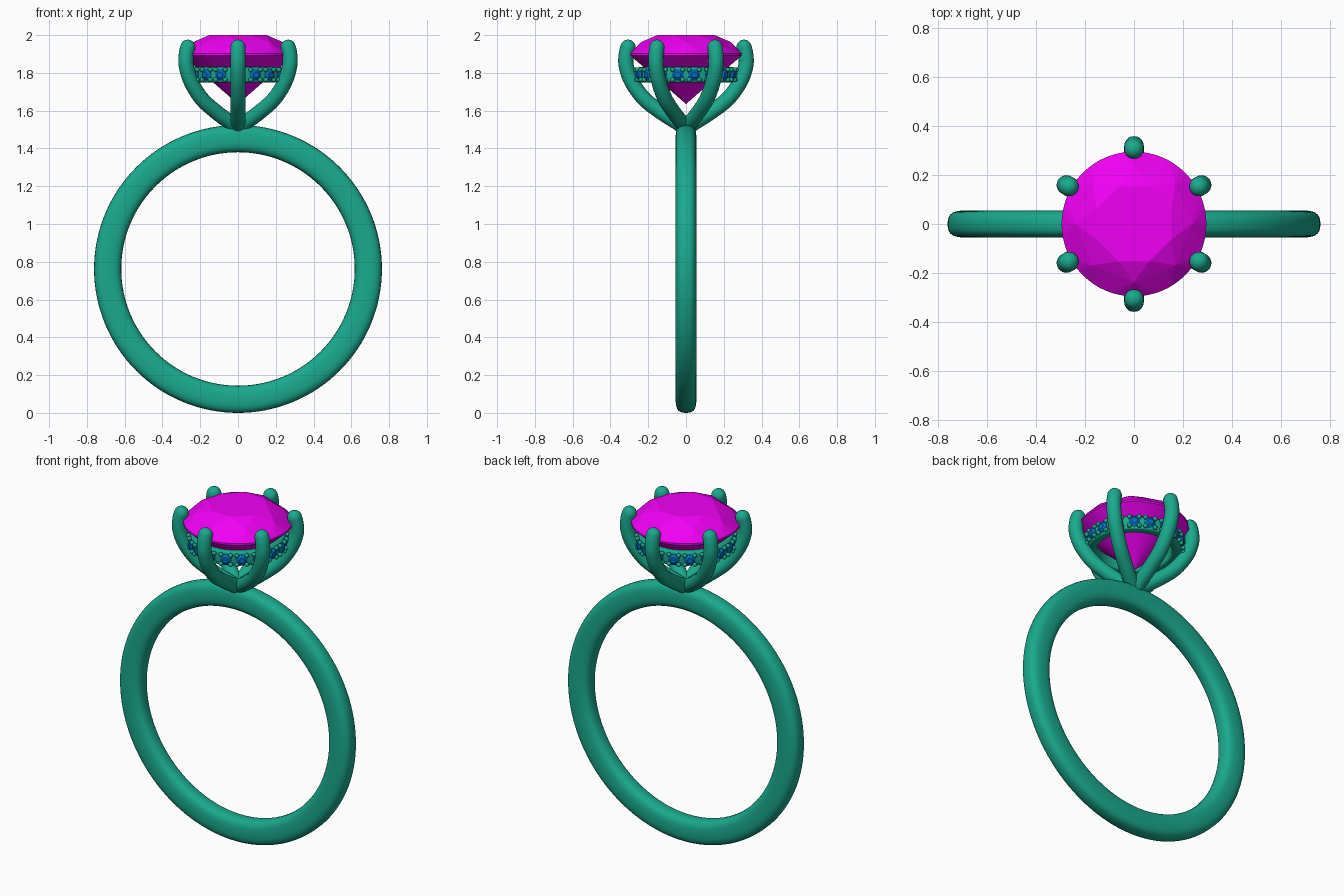
import bpy, bmesh
from math import sin, cos, pi, radians, copysign
from mathutils import Vector, Matrix

if "Cube" in bpy.data.objects:
    bpy.data.objects.remove(bpy.data.objects["Cube"])


def material(name, rgb):
    m = bpy.data.materials.new(name)
    m.diffuse_color = (*rgb, 1)
    m.use_nodes = True
    m.node_tree.nodes["Principled BSDF"].inputs["Base Color"].default_value = m.diffuse_color
    return m


METAL = material("metal", (0.01, 0.40, 0.27))
PINK = material("pink_gem", (0.87, 0.0, 0.90))
BLUE = material("blue_gem", (0.0, 0.16, 0.50))


def finish(bm, name, mat, smooth):
    bmesh.ops.recalc_face_normals(bm, faces=bm.faces)
    me = bpy.data.meshes.new(name)
    for f in bm.faces:
        f.smooth = smooth
    bm.to_mesh(me)
    bm.free()
    me.materials.append(mat)
    ob = bpy.data.objects.new(name, me)
    bpy.context.collection.objects.link(ob)
    return ob


def revolve(bm, profile, segs):
    # closed (radius, height) profile swept around local z
    rings = [[bm.verts.new((r * cos(2 * pi * i / segs), r * sin(2 * pi * i / segs), h))
              for r, h in profile] for i in range(segs)]
    n = len(profile)
    for i in range(segs):
        a, b = rings[i], rings[(i + 1) % segs]
        for j in range(n):
            k = (j + 1) % n
            bm.faces.new((a[j], b[j], b[k], a[k]))


def rounded(cr, ch, hr, hh, n, power):
    # superellipse cross-section
    def s(v):
        return copysign(abs(v) ** (2 / power), v)
    return [(cr + hr * s(cos(2 * pi * i / n)), ch + hh * s(sin(2 * pi * i / n))) for i in range(n)]


def gem_hull(bm, levels, matrix=Matrix()):
    # faceted stone: convex hull of (count, radius, height, turn) point rings
    vs = []
    for count, r, h, turn in levels:
        for i in range(count):
            a = 2 * pi * (i + turn) / count
            vs.append(bm.verts.new(matrix @ Vector((r * cos(a), r * sin(a), h))))
    res = bmesh.ops.convex_hull(bm, input=vs)
    junk = [v for v in res["geom_interior"] if isinstance(v, bmesh.types.BMVert)]
    if junk:
        bmesh.ops.delete(bm, geom=junk, context='VERTS')


# finger band
bm = bmesh.new()
revolve(bm, rounded(0.69, 0, 0.072, 0.055, 28, 2.8), 128)
bm.transform(Matrix.Translation((0, 0, 0.762)) @ Matrix.Rotation(pi / 2, 4, 'X'))
finish(bm, "band", METAL, True)

# main stone
bm = bmesh.new()
gem_hull(bm, [(8, 0.165, 2.0, 0.5), (8, 0.238, 1.963, 0), (64, 0.296, 1.903, 0),
              (64, 0.296, 1.893, 0), (8, 0.085, 1.71, 0.5), (1, 0, 1.635, 0)])
finish(bm, "main_stone", PINK, False)

# gallery ring under the stone
bm = bmesh.new()
revolve(bm, rounded(0.23, 1.79, 0.028, 0.042, 20, 5), 96)
finish(bm, "gallery_ring", METAL, True).select_set(True)

# small stones and their beads around the gallery ring
stones, beads = bmesh.new(), bmesh.new()
for k in range(6):
    for off in (-9.5, 9.5, 30):
        a = radians(60 * k + off)
        place = (Matrix.Rotation(a, 4, 'Z') @ Matrix.Translation((0.257, 0, 1.79))
                 @ Matrix.Rotation(pi / 2, 4, 'Y'))
        gem_hull(stones, [(8, 0.017, 0.018, 0.5), (16, 0.031, 0.006, 0),
                          (16, 0.031, 0.003, 0), (1, 0, -0.025, 0)], place)
        for sx in (-1, 1):
            for sy in (-1, 1):
                bmesh.ops.create_icosphere(
                    beads, subdivisions=2, radius=0.013,
                    matrix=place @ Matrix.Translation((sx * 0.027, sy * 0.027, 0.008)))
finish(stones, "small_stones", BLUE, False)
finish(beads, "stone_beads", METAL, True)

# six claw prongs: round tube along a smoothed path, domed tip
PATH = [(0.0, 1.495), (0.035, 1.53), (0.12, 1.584), (0.219, 1.66), (0.287, 1.753),
        (0.317, 1.84), (0.316, 1.90), (0.307, 1.936)]


def spline(t):
    # Catmull-Rom through PATH
    i = min(int(t), len(PATH) - 2)
    u = t - i
    p = [Vector(PATH[max(0, min(len(PATH) - 1, i + d))]) for d in (-1, 0, 1, 2)]
    return 0.5 * (2 * p[1] + (p[2] - p[0]) * u + (2 * p[0] - 5 * p[1] + 4 * p[2] - p[3]) * u * u
                  + (3 * p[1] - p[0] - 3 * p[2] + p[3]) * u ** 3)


def prong(name, angle):
    R, N, STEPS = 0.04, 20, 40
    pts = [spline((len(PATH) - 1) * i / STEPS) for i in range(STEPS + 1)]
    stations = []
    for i, p in enumerate(pts):
        t = (pts[min(i + 1, STEPS)] - pts[max(i - 1, 0)]).normalized()
        stations.append((p, t, R))
    p, t, _ = stations[-1]
    for j in range(1, 7):
        b = j * pi / 2 / 6.2
        stations.append((p + t * R * sin(b), t, R * cos(b)))
    bm = bmesh.new()
    rings = []
    for p, t, r in stations:
        side = Vector((t.y, -t.x))
        ring = []
        for k in range(N):
            c = 2 * pi * k / N
            q = p + side * r * cos(c)
            ring.append(bm.verts.new((q.x, r * sin(c), q.y)))
        rings.append(ring)
    for a, b in zip(rings, rings[1:]):
        for k in range(N):
            bm.faces.new((a[k], a[(k + 1) % N], b[(k + 1) % N], b[k]))
    bm.faces.new(rings[0])
    bm.faces.new(rings[-1])
    bm.transform(Matrix.Rotation(angle, 4, 'Z'))
    finish(bm, name, METAL, True)


for k in range(6):
    prong(f"prong_{k + 1}", radians(30 + 60 * k))
